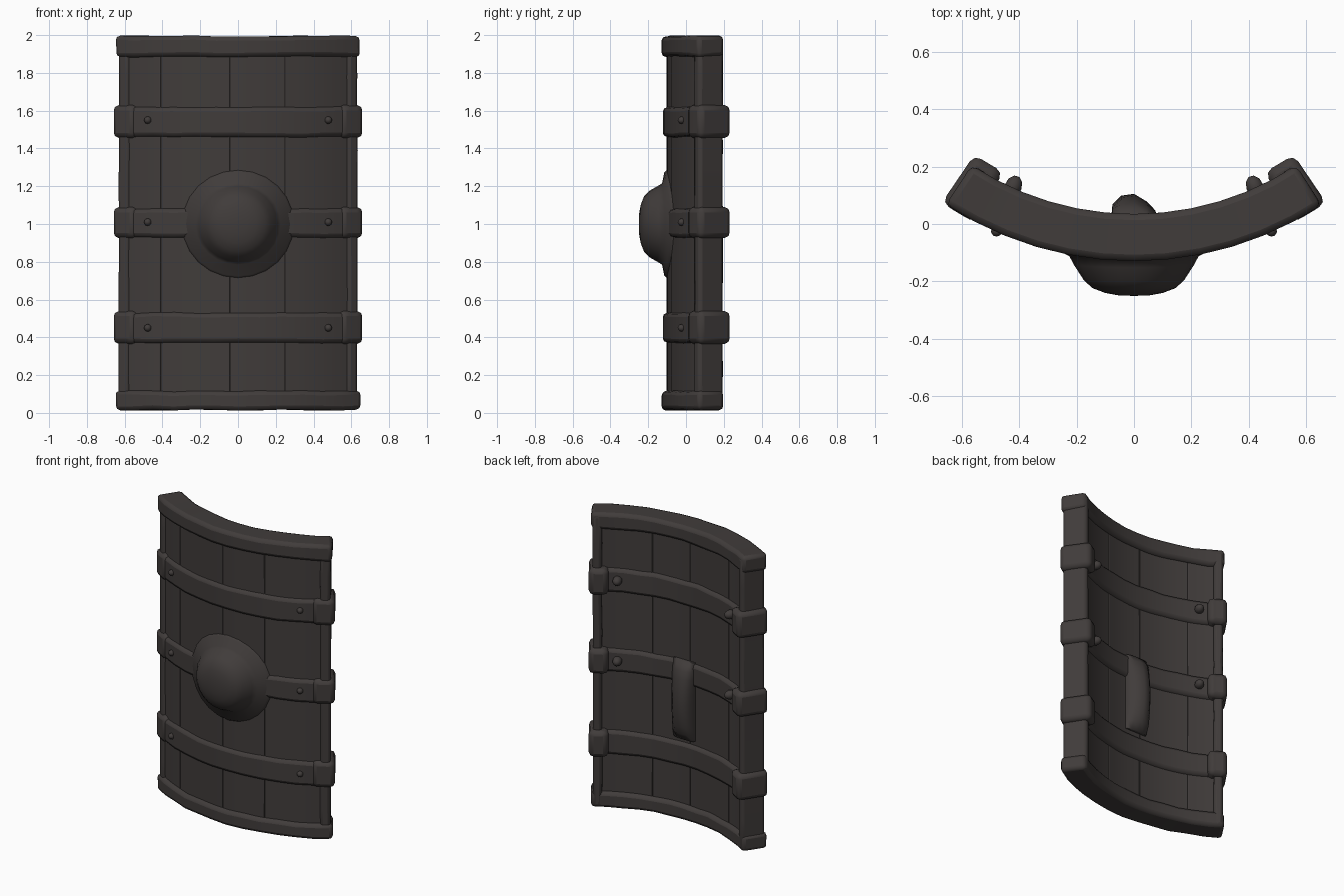
import bpy, bmesh, math, random
from mathutils import Vector

random.seed(4)
if "Cube" in bpy.data.objects:
    bpy.data.objects.remove(bpy.data.objects["Cube"])

RADIUS, CENTRE_Y = 1.107, 1.06


def make_material(name, rgb):
    mat = bpy.data.materials.new(name)
    mat.use_nodes = True
    mat.diffuse_color = (*rgb, 1)
    mat.node_tree.nodes["Principled BSDF"].inputs["Base Color"].default_value = (*rgb, 1)
    return mat


iron = make_material("dark iron", (0.052, 0.045, 0.043))


def bend(s, depth, z):
    """Point at arc distance s, pushed outward (to the front) by depth."""
    a = s / RADIUS
    r = RADIUS + depth
    return Vector((r * math.sin(a), CENTRE_Y - r * math.cos(a), z))


def finish(name, bm, bevel=0.0, angle=50):
    bmesh.ops.recalc_face_normals(bm, faces=bm.faces)
    mesh = bpy.data.meshes.new(name)
    bm.to_mesh(mesh)
    bm.free()
    obj = bpy.data.objects.new(name, mesh)
    bpy.context.collection.objects.link(obj)
    mesh.materials.append(iron)
    bpy.ops.object.select_all(action="DESELECT")
    obj.select_set(True)
    bpy.context.view_layer.objects.active = obj
    if bevel:
        mod = obj.modifiers.new("worn edges", "BEVEL")
        mod.width, mod.segments, mod.limit_method = bevel, 2, "ANGLE"
        mod.angle_limit = math.radians(40)
    bpy.ops.object.shade_smooth_by_angle(angle=math.radians(angle))
    return obj


def curved_bar(name, s0, s1, z0, z1, front, back, bevel=0.02, steps=12, rows=1, wobble=0.0):
    """Rectangular block following the curve, made of swept rings."""
    bm = bmesh.new()
    zs = [z0 + (z1 - z0) * k / rows for k in range(rows + 1)]
    outline = [(front, z) for z in zs] + [(back, z) for z in reversed(zs)]
    rings = []
    for i in range(steps + 1):
        s = s0 + (s1 - s0) * i / steps
        rings.append([bm.verts.new(bend(s + random.uniform(-wobble, wobble), d,
                                        z + random.uniform(-wobble, wobble)))
                      for d, z in outline])
    n = len(outline)
    for a, b in zip(rings, rings[1:]):
        for j in range(n):
            bm.faces.new((a[j], a[(j + 1) % n], b[(j + 1) % n], b[j]))
    for ring in (rings[0], rings[-1]):
        for k in range(rows):
            bm.faces.new((ring[k], ring[k + 1], ring[n - 2 - k], ring[n - 1 - k]))
    return finish(name, bm, bevel)


# Curved plank panel with narrow seams
seams = [-0.62, -0.4, -0.04, 0.24, 0.62]
for i, (a, b) in enumerate(zip(seams, seams[1:])):
    curved_bar(f"panel_plank_{i + 1}", a, b, 0.03, 1.97, 0.055, -0.055, 0.004, 6)

# Raised rim
curved_bar("top_rim", -0.645, 0.645, 1.885, 1.995, 0.082, -0.082, 0.022, wobble=0.004)
curved_bar("bottom_rim", -0.645, 0.645, 0.015, 0.115, 0.082, -0.082, 0.022, wobble=0.004)
for side, label in ((-1, "right"), (1, "left")):
    curved_bar(f"{label}_side_rim", side * 0.575, side * 0.635, 0.02, 1.98,
               0.07, -0.085, 0.018, steps=2, rows=10, wobble=0.003)

# Three bands wrapping around the body, with a heavier clasp on each edge
for label, z0, z1 in (("upper", 1.46, 1.62), ("middle", 0.93, 1.08), ("lower", 0.37, 0.53)):
    curved_bar(f"{label}_band", -0.65, 0.65, z0, z1, 0.076, -0.076, 0.022, wobble=0.004)
    for side, name in ((-1, "right"), (1, "left")):
        curved_bar(f"{label}_{name}_clasp", side * 0.53, side * 0.66, z0 - 0.005, z1 + 0.01,
                   0.084, -0.118, 0.028, steps=3)


# Rivets on the bands
def rivet(name, s, z, depth, size, stretch):
    bm = bmesh.new()
    bmesh.ops.create_icosphere(bm, subdivisions=2, radius=size)
    outward = bend(s, 1, 0) - bend(s, 0, 0)
    for v in bm.verts:
        v.co += outward * v.co.dot(outward) * (stretch - 1)
        v.co += bend(s, depth, z)
    finish(name, bm)


for side, label in ((-1, "right"), (1, "left")):
    for row, z in (("upper", 1.55), ("middle", 1.01), ("lower", 0.45)):
        rivet(f"{row}_{label}_front_rivet", side * 0.46, z, 0.076, 0.02, 1.1)
        if row != "lower":
            rivet(f"{row}_{label}_back_rivet", side * 0.47, z, -0.085, 0.03, 1.4)

# Domed boss with a flange that hugs the curve
profile = [(0.285, 0.0), (0.275, 0.015), (0.215, 0.03), (0.2, 0.06), (0.175, 0.11),
           (0.145, 0.138), (0.1, 0.155), (0.05, 0.164)]
bm = bmesh.new()
SIDES = 24
loops = []
for r, h in profile:
    loop = []
    for k in range(SIDES):
        t = math.tau * k / SIDES
        x, z = r * math.cos(t), 1.0 + r * math.sin(t)
        flat = min(1, h / 0.1)
        on_curve = bend(x, 0.055 + h, z)
        straight = Vector((x, -0.085 - h, z))
        loop.append(bm.verts.new(on_curve.lerp(straight, flat)))
    loops.append(loop)
for a, b in zip(loops, loops[1:]):
    for k in range(SIDES):
        m = (k + 1) % SIDES
        bm.faces.new((a[k], a[m], b[m], b[k]))
tip = bm.verts.new((0, -0.25, 1.0))
for k in range(SIDES):
    bm.faces.new((loops[-1][k], loops[-1][(k + 1) % SIDES], tip))
bm.faces.new(loops[0])
finish("boss", bm, angle=70)

# Arched vertical grip on the back
bm = bmesh.new()
rings = []
for i in range(11):
    t = i / 10
    z = 0.56 + 0.53 * t
    rise = 0.02 + 0.07 * math.sin(math.pi * t) ** 0.5
    cross = [(-0.08, 0.0), (-0.075, 0.6), (-0.045, 0.93), (0.0, 1.0),
             (0.045, 0.7), (0.075, 0.35), (0.08, 0.0)]
    rings.append([bm.verts.new((x, 0.015 + rise * h, z)) for x, h in cross])
for a, b in zip(rings, rings[1:]):
    for j in range(len(a)):
        m = (j + 1) % len(a)
        bm.faces.new((a[j], a[m], b[m], b[j]))
bm.faces.new(rings[0])
bm.faces.new(rings[-1])
finish("back_grip", bm, angle=60)
